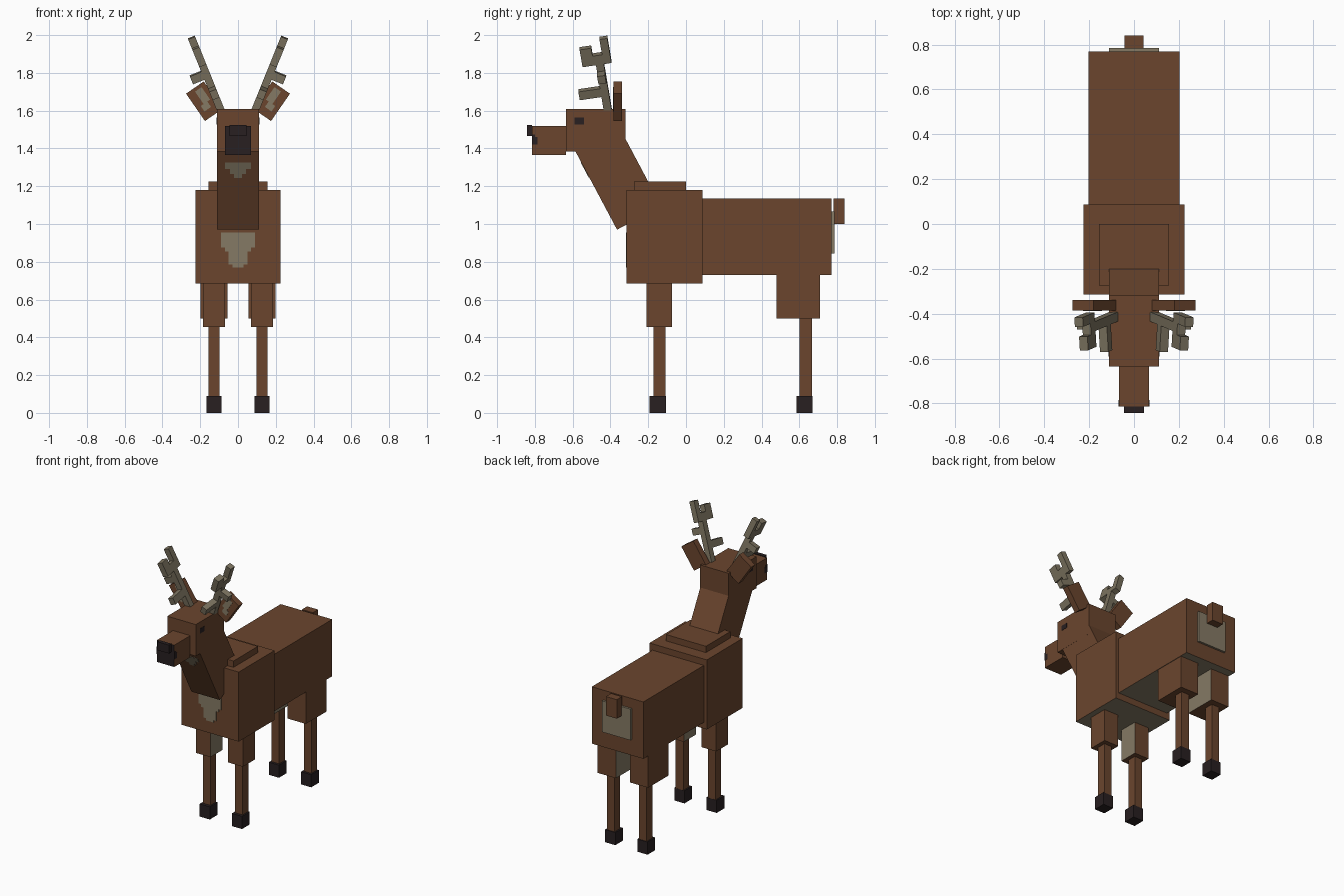
import bpy, bmesh, math
from mathutils import Matrix, Vector

cube = bpy.data.objects.get("Cube")
if cube:
    bpy.data.objects.remove(cube, do_unlink=True)


def material(name, rgb):
    m = bpy.data.materials.new(name)
    m.use_nodes = True
    m.diffuse_color = (*rgb, 1)
    bsdf = m.node_tree.nodes["Principled BSDF"]
    bsdf.inputs["Base Color"].default_value = (*rgb, 1)
    bsdf.inputs["Roughness"].default_value = 0.9
    return m


BROWN = material("brown fur", (0.145, 0.060, 0.027))
CREAM = material("cream fur", (0.235, 0.195, 0.130))
HORN = material("antler horn", (0.205, 0.175, 0.118))
BLACK = material("dark hoof", (0.021, 0.014, 0.015))


def part(name, boxes, mat, matrix=Matrix(), paint=None):
    """Boxes as (x0, x1, y0, y1, z0, z1); paint = (direction, material) for one side."""
    bm = bmesh.new()
    for x0, x1, y0, y1, z0, z1 in boxes:
        place = (Matrix.Translation(((x0 + x1) / 2, (y0 + y1) / 2, (z0 + z1) / 2))
                 @ Matrix.Diagonal((x1 - x0, y1 - y0, z1 - z0, 1)))
        bmesh.ops.create_cube(bm, size=1, matrix=place)
    bm.normal_update()
    if paint:
        for f in bm.faces:
            if f.normal.dot(Vector(paint[0])) > 0.9:
                f.material_index = 1
    bm.transform(matrix)
    bmesh.ops.recalc_face_normals(bm, faces=bm.faces)
    mesh = bpy.data.meshes.new(name)
    bm.to_mesh(mesh)
    bm.free()
    mesh.materials.append(mat)
    if paint:
        mesh.materials.append(paint[1])
    ob = bpy.data.objects.new(name, mesh)
    bpy.context.collection.objects.link(ob)
    return ob


def at(x, y, z, axis="X", deg=0):
    return Matrix.Translation((x, y, z)) @ Matrix.Rotation(math.radians(deg), 4, axis)


DOWN, FRONT, INNER = (0, 0, -1), (0, -1, 0), (-1, 0, 0)

# Body with pale underside
part("chest", [(-.226, .226, -.315, .088, .685, 1.18)], BROWN, paint=(DOWN, CREAM))
part("hind_body", [(-.203, .203, .088, .77, .73, 1.135)], BROWN, paint=(DOWN, CREAM))
part("shoulder_hump", [(-.157, .157, -.275, 0, 1.18, 1.225)], BROWN)
part("chest_patch", [(-.09, .09, -.318, -.314, .875, .955),
                     (-.07, .07, -.318, -.314, .855, .875),
                     (-.05, .05, -.318, -.314, .785, .855),
                     (-.03, .03, -.318, -.314, .77, .785)], CREAM)
part("rump_patch", [(-.112, .112, .77, .785, .843, 1.065)], CREAM)
part("tail", [(-.043, .043, .782, .84, 1.0, 1.135)], BROWN)

# Neck leaning forward, origin at its lower front edge
lean = at(0, -.365, .97, "X", 28)
part("neck", [(-.1115, .1115, 0, .265, 0, .5)], BROWN, lean)
part("throat_patch", [(-.07, .07, -.003, .001, .365, .403),
                      (-.042, .042, -.003, .001, .335, .365),
                      (-.02, .02, -.003, .001, .312, .335)], CREAM, lean)

# Head
part("head", [(-.112, .112, -.635, -.32, 1.385, 1.61)], BROWN)
part("snout", [(-.068, .068, -.815, -.635, 1.365, 1.52)], BROWN, paint=(FRONT, BLACK))
part("nose", [(-.045, .045, -.842, -.815, 1.465, 1.525)], BLACK)

# Paired parts, built on +x and mirrored
for side, s in (("left", 1), ("right", -1)):
    flip = Matrix.Diagonal((s, 1, 1, 1))

    part(side + "_eye", [(.111, .114, -.59, -.54, 1.528, 1.563)], BLACK, flip)
    part(side + "_mouth_corner", [(.067, .070, -.815, -.786, 1.42, 1.46),
                                  (.067, .070, -.815, -.80, 1.46, 1.475)], BLACK, flip)

    # Ear tilted outward, with pale inner fur
    ear = flip @ at(.178, -.3625, 1.65, "Y", 34.6)
    part(side + "_ear", [(-.057, .057, -.0225, .0225, -.088, .088)], BROWN, ear)
    part(side + "_ear_inside", [(-.03, .012, -.025, -.022, -.01, .07),
                                (-.012, .03, -.025, -.022, -.045, -.01)], CREAM, ear)

    # Antler: beam, cross bar, two upper tines, brow tine, outer tine
    antler = (flip @ at(.09, -.413, 1.60, "Y", 22)
              @ Matrix.Rotation(math.radians(9), 4, "X"))
    part(side + "_antler", [(-.02, .02, -.021, .021, 0, .274),
                            (-.02, .02, -.093, .062, .274, .328),
                            (-.02, .02, .02, .062, .328, .416),
                            (-.02, .02, -.093, -.031, .328, .374),
                            (-.02, .02, -.137, -.021, .09, .138),
                            (.02, .085, -.021, .021, .19, .235)], HORN, antler)

    # Legs: pale on the inner side of the upper leg
    for end, y, foot, upper, top in (
            ("front", (-.172, -.108), (-.193, -.107), (.07, .185, -.21, -.075, .455), .685),
            ("hind", (.602, .666), (.585, .671), (.055, .199, .48, .71, .50), .73)):
        name = f"{side}_{end}_"
        part(name + "upper_leg", [(*upper, top)], BROWN, flip, (INNER, CREAM))
        part(name + "lower_leg", [(.097, .157, *y, .09, upper[4])], BROWN, flip)
        part(name + "hoof", [(.087, .167, *foot, 0, .09)], BLACK, flip)
